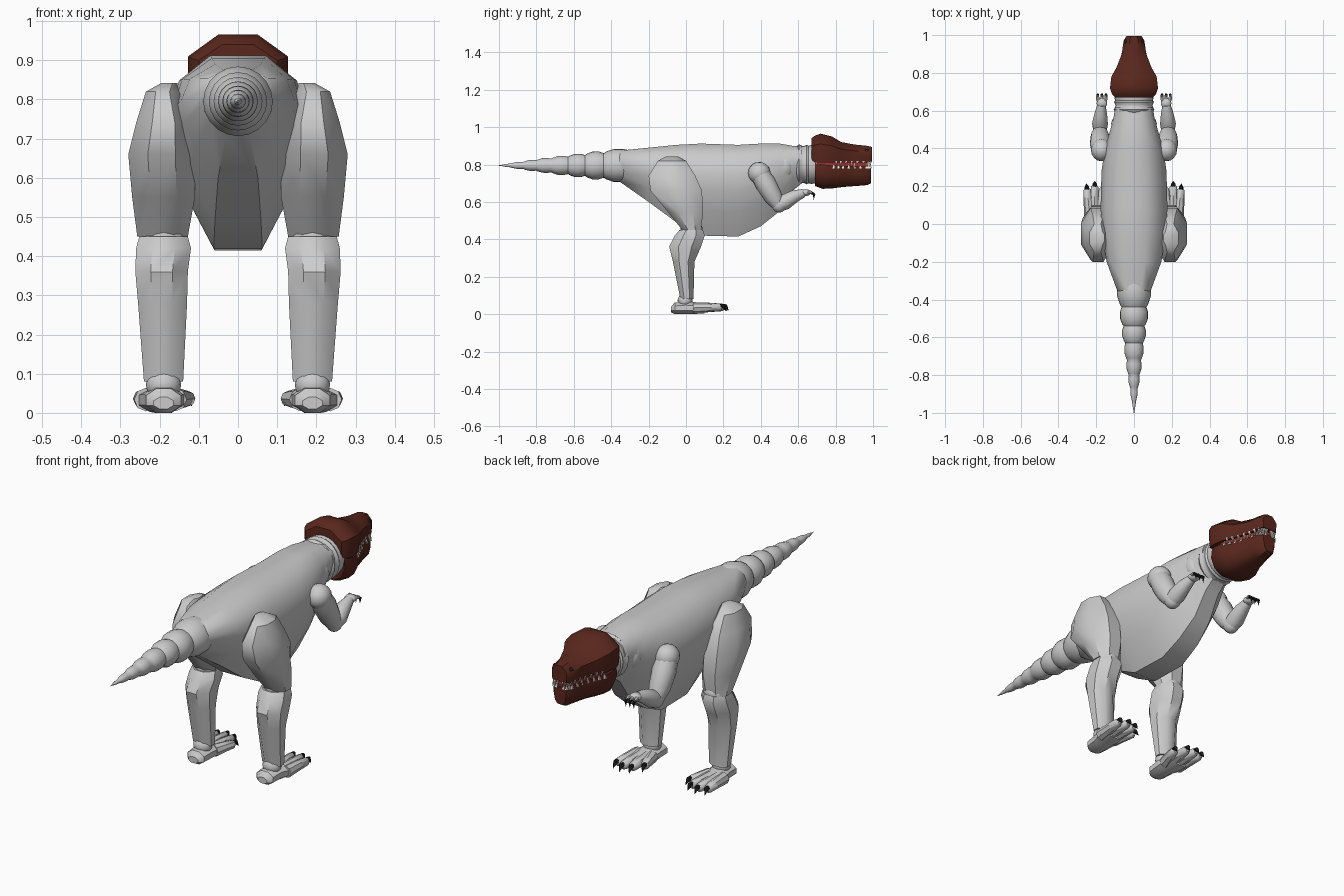
import bpy, bmesh, math
from mathutils import Vector

if "Cube" in bpy.data.objects:
    bpy.data.objects.remove(bpy.data.objects["Cube"])


def material(name, rgb):
    m = bpy.data.materials.new(name)
    m.diffuse_color = (*rgb, 1)
    m.use_nodes = True
    m.node_tree.nodes["Principled BSDF"].inputs["Base Color"].default_value = m.diffuse_color
    return m


HIDE = material("dark_red_hide", (0.10, 0.02, 0.012))
BLACK = material("black_claw", (0.012, 0.012, 0.012))
GUM = material("red_gum", (0.4, 0.03, 0.03))
WHITE = material("ivory", (0.85, 0.85, 0.8))


def finish(bm, name, mat=None, angle=40):
    bmesh.ops.recalc_face_normals(bm, faces=bm.faces)
    me = bpy.data.meshes.new(name)
    bm.to_mesh(me)
    bm.free()
    ob = bpy.data.objects.new(name, me)
    bpy.context.collection.objects.link(ob)
    if mat:
        me.materials.append(mat)
    bpy.ops.object.select_all(action='DESELECT')
    ob.select_set(True)
    bpy.context.view_layer.objects.active = ob
    bpy.ops.object.shade_smooth_by_angle(angle=math.radians(angle))
    return ob


def loft(name, rings, mat=None, angle=40):
    bm = bmesh.new()
    vs = [[bm.verts.new(p) for p in r] for r in rings]
    n = len(vs[0])
    for a, b in zip(vs, vs[1:]):
        for i in range(n):
            bm.faces.new((a[i], a[(i + 1) % n], b[(i + 1) % n], b[i]))
    bm.faces.new(vs[0])
    bm.faces.new(vs[-1])
    return finish(bm, name, mat, angle)


def circle(n):
    k = 1 / math.cos(math.pi / n)
    return [(k * math.cos(math.tau * (i + .5) / n), k * math.sin(math.tau * (i + .5) / n)) for i in range(n)]


def mirrored(half):
    return half + [(-u, v) for u, v in reversed(half)]


def slices(name, section, rows, axis, s=1, mat=None, angle=40):
    """rows: (position along axis, x0, x1, other0, other1), section in -1..1"""
    rings = []
    for t, x0, x1, w0, w1 in rows:
        ring = []
        for u, v in section:
            x = s * ((x0 + x1) / 2 + u * (x1 - x0) / 2)
            w = (w0 + w1) / 2 + v * (w1 - w0) / 2
            ring.append((x, t, w) if axis == 'y' else (x, w, t))
        rings.append(ring)
    return loft(name, rings, mat, angle)


def tube(name, pts, radii, n=10, mat=None):
    pts = [Vector(p) for p in pts]
    rings = []
    for i, p in enumerate(pts):
        d = pts[min(i + 1, len(pts) - 1)] - pts[max(i - 1, 0)]
        q = d.to_track_quat('Z', 'X')
        rings.append([p + q @ Vector((radii[i] * math.cos(a), radii[i] * math.sin(a), 0))
                      for a in (math.tau * k / n for k in range(n))])
    return loft(name, rings, mat)


def ball(name, c, r, mat=None):
    bm = bmesh.new()
    bmesh.ops.create_uvsphere(bm, u_segments=16, v_segments=10, radius=1)
    bmesh.ops.scale(bm, vec=r, verts=bm.verts)
    bmesh.ops.translate(bm, vec=c, verts=bm.verts)
    return finish(bm, name, mat)


def sym(rows):
    return [(y, -w, w, a, b) for y, w, a, b in rows]


# Torso
torso = mirrored([(.35, -1), (.75, -.46), (.95, 0), (1, .36), (.85, .74), (.4, 1)])
slices("torso", torso, sym([
    (-.38, .065, .735, .82), (-.35, .09, .705, .875), (-.2, .145, .60, .89), (-.05, .168, .49, .905),
    (.08, .177, .42, .912), (.28, .172, .415, .905), (.40, .155, .47, .912), (.50, .125, .55, .912),
    (.57, .107, .66, .90), (.62, .10, .70, .895)]), 'y')
ball("shoulder_mass", (0, .53, .79), (.122, .07, .10))

# Neck rings
ys = [.59, .605, .62, .63, .645, .655, .67, .70]
tube("neck", [(0, y, .80) for y in ys], [.098, .108, .10, .098, .106, .10, .104, .098], 24)

# Tail made of bulging segments
edges = [-.30, -.44, -.54, -.63, -.72, -.80, -.87, -.94, -1]
path, radii = [], []
for a, b in zip(edges, edges[1:]):
    for f, k in ((0, .9), (.25, 1.05), (.6, 1.12), (.9, 1.0)):
        y = a + (b - a) * f
        path.append((0, y, .795))
        radii.append(k * .083 * ((y + 1) / .65) ** .85)
tube("tail", path + [(0, -1, .795)], radii + [.002], 20)

# Head: skull and lower jaw
skull = mirrored([(.95, -1), (1, -.3), (1, .29), (.4, 1)])
slices("skull", skull, sym([
    (.67, .10, .825, .94), (.69, .118, .812, .955), (.72, .127, .81, .965), (.78, .12, .81, .95),
    (.83, .092, .812, .92), (.90, .065, .812, .907), (.97, .055, .812, .90), (.995, .04, .817, .893)]),
    'y', mat=HIDE)
jaw = mirrored([(.4, -1), (.8, -.6), (1, .2), (.95, 1)])
slices("lower_jaw", jaw, sym([
    (.69, .105, .685, .808), (.73, .12, .67, .80), (.78, .115, .672, .795), (.84, .085, .68, .792),
    (.92, .06, .686, .79), (.97, .05, .69, .79), (.99, .034, .70, .787)]), 'y', mat=HIDE)
slices("gums", circle(4), sym([
    (.70, .10, .77, .83), (.78, .10, .77, .83), (.84, .072, .77, .83), (.91, .05, .77, .83),
    (.975, .036, .77, .83)]), 'y', mat=GUM)
for s in (1, -1):
    ball("nostril", (s * .042, .965, .872), (.012, .012, .012), BLACK)

# Teeth along the jaw edge
row = [Vector(p) for p in ((.106, .79), (.08, .84), (.058, .90), (.05, .965), (.034, .985), (.006, .988))]
bm = bmesh.new()
for s in (1, -1):
    for i in range(20):
        t = i / 20 * (len(row) - 1)
        p = row[int(t)].lerp(row[int(t) + 1], t % 1)
        root, tip = (.82, .792) if i % 2 else (.78, .81)
        base = [bm.verts.new((s * p.x + dx * .006, p.y + dy * .006, root))
                for dx, dy in ((1, 1), (-1, 1), (-1, -1), (1, -1))]
        top = bm.verts.new((s * p.x, p.y, tip))
        bm.faces.new(base)
        for k in range(4):
            bm.faces.new((base[k], base[(k + 1) % 4], top))
finish(bm, "teeth", WHITE)

oct8 = circle(8)
for s in (1, -1):
    side = "right" if s > 0 else "left"

    # Leg
    slices(side + "_thigh", oct8, [
        (.842, .155, .195, -.11, -.04), (.82, .15, .235, -.15, 0), (.74, .12, .26, -.2, .05),
        (.66, .11, .28, -.19, .085), (.55, .11, .27, -.10, .092), (.45, .128, .257, -.02, .08)], 'z', s)
    ball(side + "_knee", (s * .19, .03, .45), (.06, .06, .05))
    slices(side + "_shin", oct8, [
        (.45, .128, .252, -.035, .09), (.42, .12, .26, -.06, .10), (.36, .128, .262, -.09, .08),
        (.28, .13, .255, -.07, .045), (.08, .14, .24, -.03, .04)], 'z', s)
    ball(side + "_ankle", (s * .19, -.005, .072), (.045, .04, .04))

    # Foot, toes and claws
    slices(side + "_foot", oct8, [
        (-.08, .165, .215, .01, .04), (-.06, .145, .235, 0, .062), (0, .14, .24, 0, .068),
        (.06, .135, .26, .002, .062), (.10, .15, .255, .005, .055)], 'y', s)
    for x0, x1, y1 in ((.16, .128, .14), (.18, .165, .185), (.21, .208, .195), (.235, .248, .18)):
        tube(side + "_toe", [(s * x0, .04, .034), (s * (x0 + x1) / 2, y1 * .65, .036), (s * x1, y1, .036),
                             (s * x1, y1 + .012, .034)], [.03, .025, .02, .01], 8)
        dx = x1 - x0
        tube(side + "_toe_claw", [(s * x1, y1 - .005, .042), (s * (x1 + dx * .15), y1 + .018, .043),
                                  (s * (x1 + dx * .3), y1 + .033, .018)], [.013, .011, .001], 8, BLACK)

    # Arm
    ball(side + "_shoulder", (s * .172, .392, .755), (.056, .06, .058))
    tube(side + "_upper_arm", [(s * .172, .385, .765), (s * .178, .425, .70), (s * .18, .465, .63),
                               (s * .18, .492, .585)], [.05, .056, .05, .036], 12)
    ball(side + "_elbow", (s * .18, .498, .585), (.038, .04, .042))
    tube(side + "_forearm", [(s * .18, .49, .58), (s * .18, .53, .60), (s * .176, .58, .63),
                             (s * .172, .63, .648)], [.035, .042, .034, .022], 12)
    ball(side + "_hand", (s * .17, .64, .65), (.028, .028, .018))

    # Fingers and claws
    for dx in (-.022, 0, .022):
        x = s * (.17 + dx)
        tube(side + "_finger", [(s * .17 + s * dx * .7, .645, .652), (x, .665, .652), (x, .678, .645)],
             [.009, .009, .007], 8)
        tube(side + "_finger_claw", [(x, .672, .648), (x, .685, .64), (x, .683, .61)],
             [.008, .007, .001], 8, BLACK)
